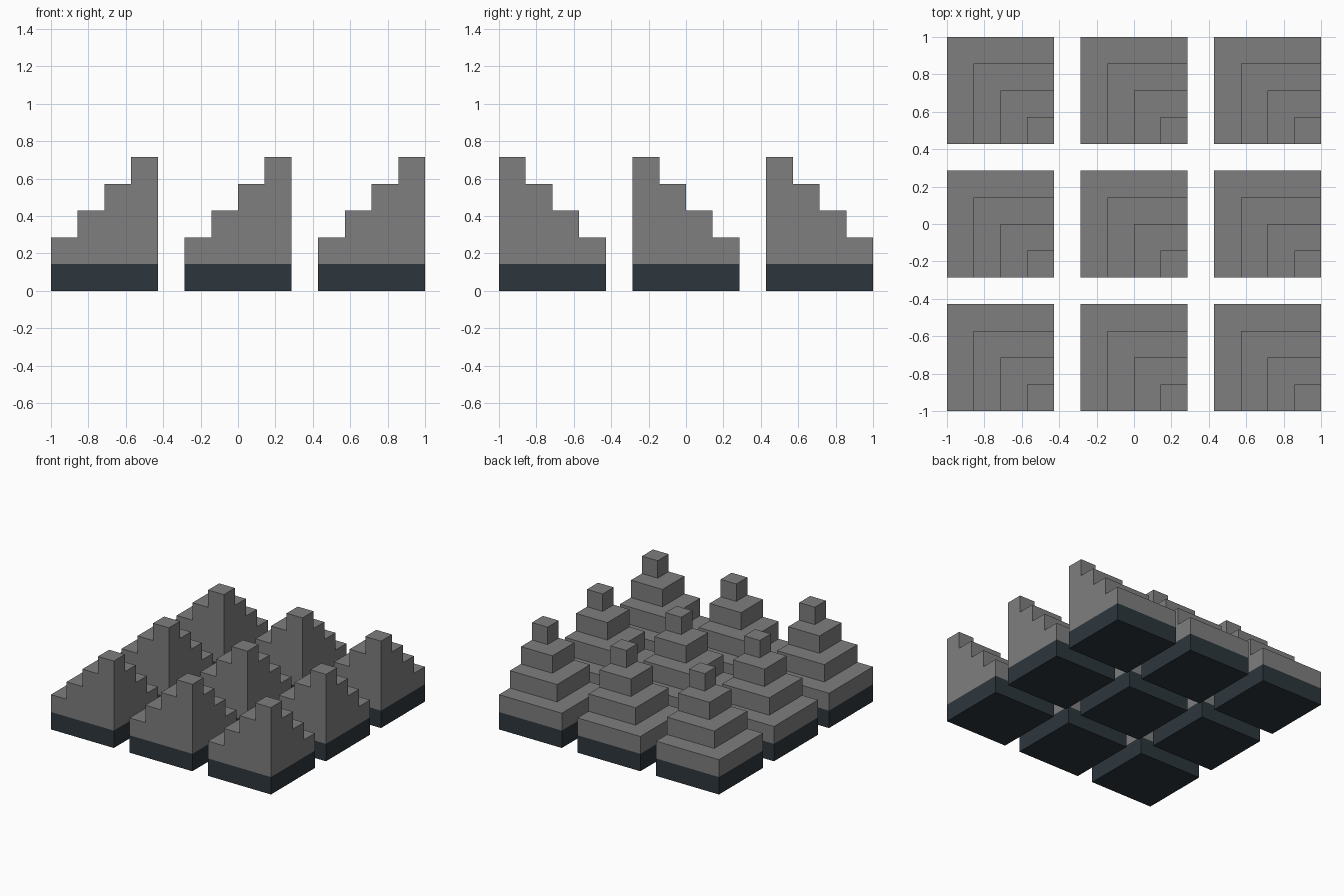
import bpy, bmesh
from mathutils import Matrix, Vector

if "Cube" in bpy.data.objects:
    bpy.data.objects.remove(bpy.data.objects["Cube"])

U = 1 / 7  # grid unit: the whole model is 14 units wide


def material(name, rgb):
    m = bpy.data.materials.new(name)
    m.diffuse_color = (*rgb, 1)
    m.use_nodes = True
    m.node_tree.nodes["Principled BSDF"].inputs["Base Color"].default_value = m.diffuse_color
    return m


stone = material("grey stone", (0.21, 0.21, 0.21))
slate = material("dark slate", (0.026, 0.037, 0.046))


def add_box(bm, lo, hi):
    lo, hi = Vector(lo), Vector(hi)
    size = hi - lo
    bmesh.ops.create_cube(bm, size=1, matrix=Matrix.Translation((lo + hi) / 2)
                          @ Matrix.Diagonal((*size, 1)))


def make_mesh(name, boxes, mat):
    bm = bmesh.new()
    for lo, hi in boxes:
        add_box(bm, lo, hi)
    mesh = bpy.data.meshes.new(name)
    bm.to_mesh(mesh)
    bm.free()
    mesh.materials.append(mat)
    return mesh


# Square plinth, and four tiers that all share the front right corner
plinth = make_mesh("plinth", [((0, 0, 0), (4 * U, 4 * U, U))], slate)
tiers = make_mesh("stepped_tower", [
    ((k * U, 0, (k + 1) * U), (4 * U, (4 - k) * U, (k + 2) * U))
    for k in range(4)], stone)

# Three by three grid of towers, one unit apart
for row in range(3):
    for col in range(3):
        for mesh in (plinth, tiers):
            ob = bpy.data.objects.new(f"{mesh.name}_{row + 1}_{col + 1}", mesh)
            ob.location = (-1 + 5 * U * col, -1 + 5 * U * row, 0)
            bpy.context.collection.objects.link(ob)
